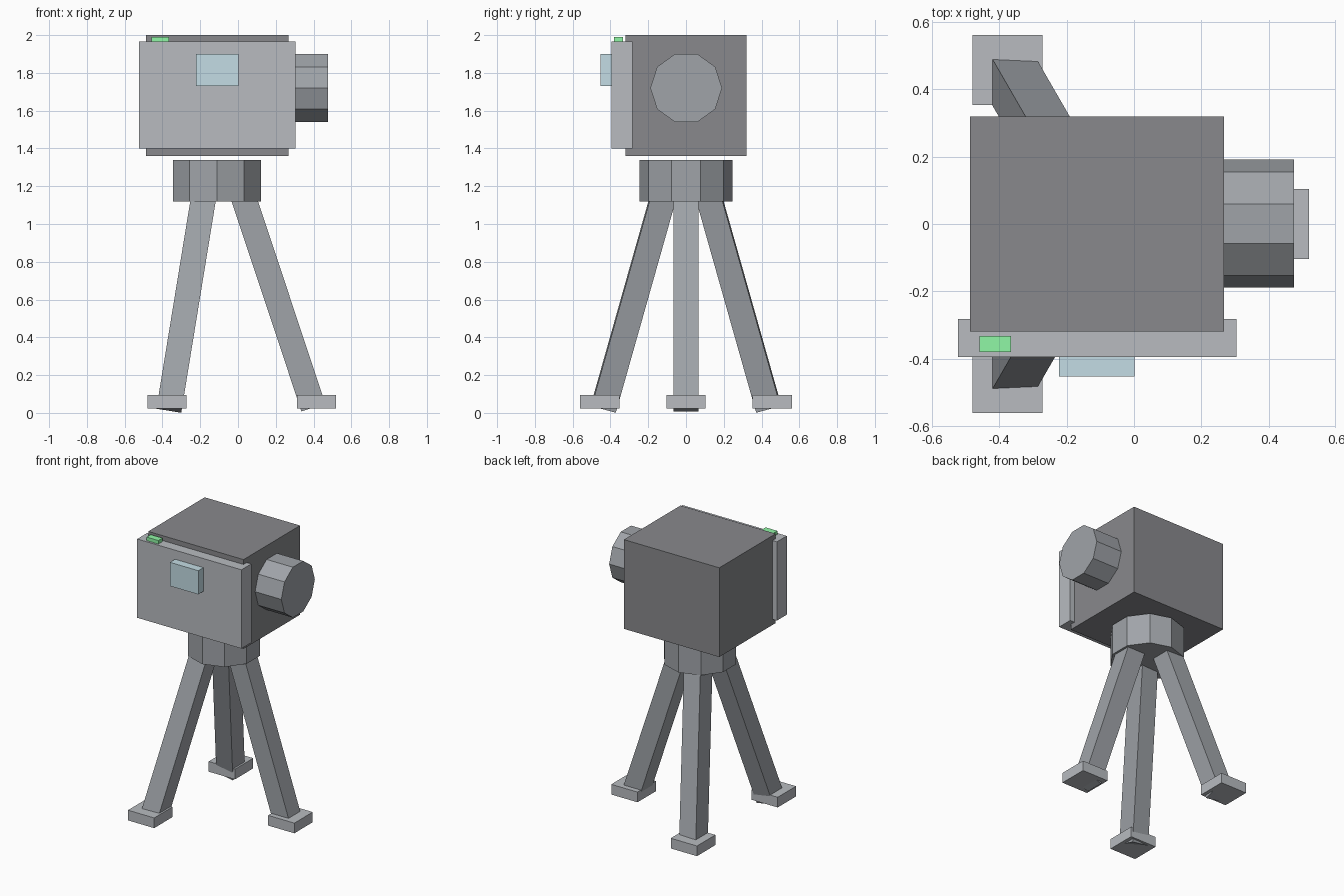
import bpy, bmesh, math
from mathutils import Vector, Matrix

if "Cube" in bpy.data.objects:
    bpy.data.objects.remove(bpy.data.objects["Cube"])

LIGHT = (0.48, 0.50, 0.53)
MID = (0.35, 0.37, 0.395)
DARK = (0.247, 0.25, 0.265)


def finish(name, bm, color):
    mesh = bpy.data.meshes.new(name)
    bm.to_mesh(mesh)
    bm.free()
    obj = bpy.data.objects.new(name, mesh)
    bpy.context.collection.objects.link(obj)
    mat = bpy.data.materials.new(name + "_material")
    mat.diffuse_color = (*color, 1)
    mat.use_nodes = True
    mat.node_tree.nodes["Principled BSDF"].inputs["Base Color"].default_value = mat.diffuse_color
    mesh.materials.append(mat)
    return obj


def box(name, lo, hi, color):
    lo, hi = Vector(lo), Vector(hi)
    bm = bmesh.new()
    size = Matrix.Diagonal((*(hi - lo), 1))
    bmesh.ops.create_cube(bm, size=1, matrix=Matrix.Translation((lo + hi) / 2) @ size)
    return finish(name, bm, color)


def decagon(name, radius, depth, matrix, color):
    # ten-sided drum with a corner towards +y
    bm = bmesh.new()
    bmesh.ops.create_cone(bm, cap_ends=True, segments=10, radius1=radius,
                          radius2=radius, depth=depth, matrix=matrix)
    return finish(name, bm, color)


def beam(name, start, end, width, color):
    # square bar whose cross-section keeps its x axis in the xz plane
    d = (end - start).normalized()
    x = Vector((0, 1, 0)).cross(d).normalized()
    y = d.cross(x)
    rot = Matrix((x, y, d)).transposed().to_4x4()
    bm = bmesh.new()
    bmesh.ops.create_cube(bm, size=1, matrix=Matrix.Translation((start + end) / 2) @ rot
                          @ Matrix.Diagonal((width, width, (end - start).length, 1)))
    return finish(name, bm, color)


# Head: housing, front panel, screen and button
box("housing", (-0.488, -0.32, 1.36), (0.268, 0.32, 2.0), DARK)
box("front_panel", (-0.523, -0.395, 1.40), (0.304, -0.283, 1.965), LIGHT)
box("screen", (-0.223, -0.453, 1.73), (0.002, -0.39, 1.90), (0.55, 0.72, 0.78))
box("button", (-0.459, -0.38, 1.96), (-0.366, -0.333, 1.99), (0.28, 0.93, 0.38))

# Lens on the right side
decagon("lens", 0.19, 0.225, Matrix.Translation((0.3635, 0.001, 1.72))
        @ Matrix.Rotation(math.pi / 2, 4, 'Y'), MID)

# Tripod collar
CX = -0.112
decagon("collar", 0.245, 0.22, Matrix.Translation((CX, 0, 1.23)), MID)

# Three splayed legs with axis-aligned feet
for i, side in enumerate(("right", "back", "front")):
    a = i * math.tau / 3
    out = Vector((math.cos(a), math.sin(a), 0))
    base = Vector((CX, 0, 0))
    reach = 0.511 if i == 0 else 0.503
    beam(side + "_leg", base + out * reach + Vector((0, 0, 0.029)),
         base + out * 0.111 + Vector((0, 0, 1.23)), 0.133, MID)
    c = base + out * 0.528
    box(side + "_foot", (c.x - 0.104, c.y - 0.104, 0.022),
        (c.x + 0.104, c.y + 0.104, 0.095), LIGHT)
